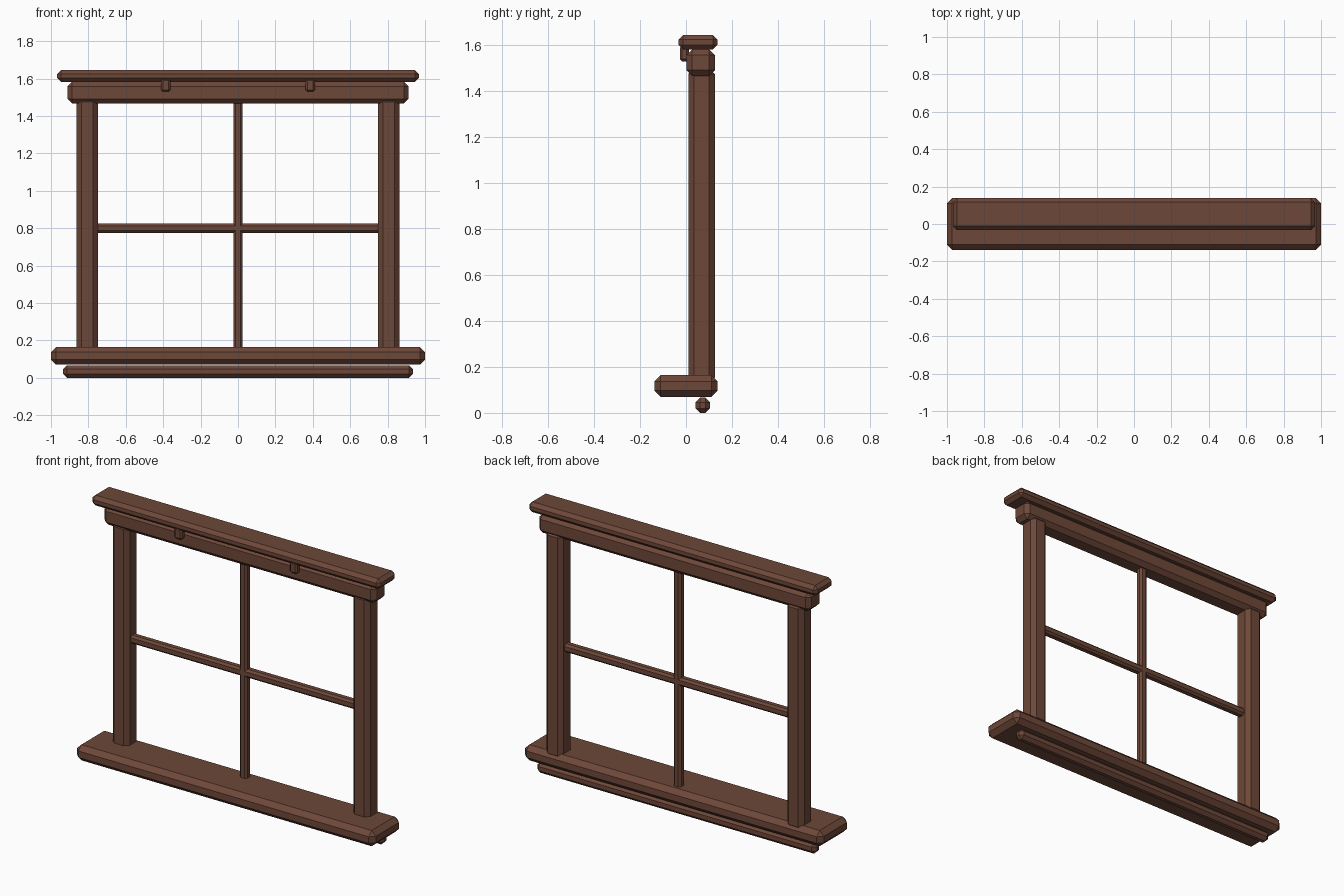
import bpy
import bmesh

default = bpy.data.objects.get("Cube")
if default:
    bpy.data.objects.remove(default, do_unlink=True)

# Single brown timber colour
wood = bpy.data.materials.new("brown_wood")
wood.use_nodes = True
colour = (0.155, 0.064, 0.040, 1.0)
wood.diffuse_color = colour
wood.node_tree.nodes["Principled BSDF"].inputs["Base Color"].default_value = colour
wood.node_tree.nodes["Principled BSDF"].inputs["Roughness"].default_value = 0.8


def timber(name, x, y, z, chamfer):
    """Chamfered beam spanning the given (min, max) ranges."""
    bm = bmesh.new()
    bmesh.ops.create_cube(bm, size=1)
    for v in bm.verts:
        for axis, (low, high) in enumerate((x, y, z)):
            v.co[axis] = low if v.co[axis] < 0 else high
    mesh = bpy.data.meshes.new(name)
    bm.to_mesh(mesh)
    bm.free()
    mesh.materials.append(wood)
    obj = bpy.data.objects.new(name, mesh)
    bpy.context.collection.objects.link(obj)
    bevel = obj.modifiers.new("chamfer", 'BEVEL')
    bevel.width = chamfer
    bevel.segments = 1
    bevel.limit_method = 'NONE'
    return obj


# Sill and the apron rail below it
timber("sill", (-1, 1), (-0.138, 0.138), (0.07, 0.165), 0.028)
timber("apron", (-0.935, 0.935), (0.042, 0.104), (0, 0.066), 0.02)

# Header and its overhanging cap
timber("header", (-0.912, 0.912), (0.002, 0.126), (1.467, 1.583), 0.025)
timber("cap", (-0.967, 0.967), (-0.032, 0.138), (1.583, 1.645), 0.02)

# Side posts and small pegs under the cap
for side, s in (("left", 1), ("right", -1)):
    timber(side + "_post", sorted((s * 0.749, s * 0.863)), (0.01, 0.126),
           (0.13, 1.5), 0.025)
    timber(side + "_peg", sorted((s * 0.361, s * 0.412)), (-0.027, 0.012),
           (1.53, 1.6), 0.01)

# Crossing glazing bars
timber("upright_bar", (-0.025, 0.025), (0.043, 0.093), (0.13, 1.5), 0.012)
timber("cross_bar", (-0.78, 0.78), (0.043, 0.093), (0.775, 0.825), 0.012)
